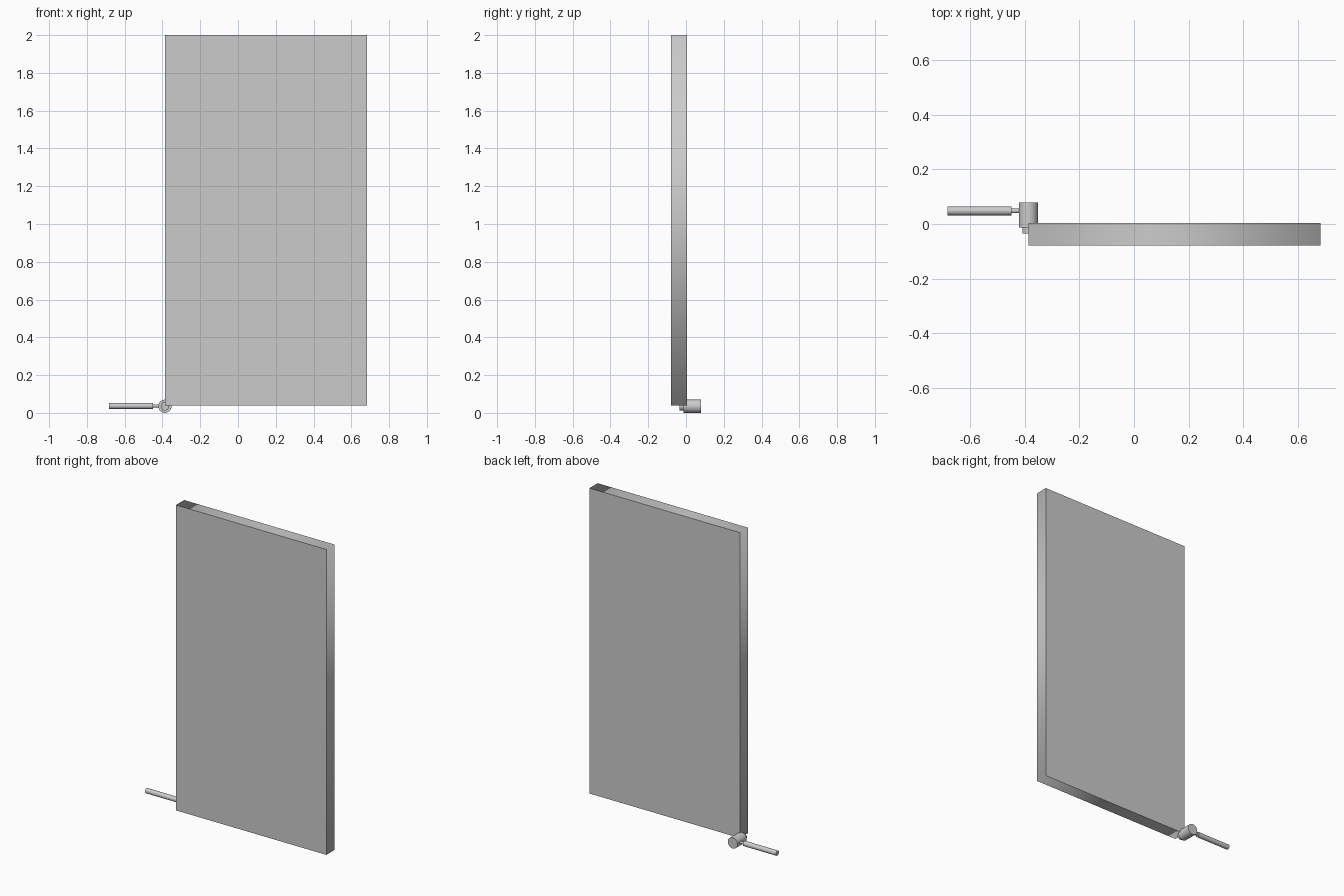
import bpy
import math

if "Cube" in bpy.data.objects:
    bpy.data.objects.remove(bpy.data.objects["Cube"])


def cylinder(name, radius, start, end, axis, sides=32):
    """Cylinder along the x or y axis between two points."""
    mid = [(a + b) / 2 for a, b in zip(start, end)]
    length = sum((b - a) ** 2 for a, b in zip(start, end)) ** 0.5
    rot = (0, math.pi / 2, 0) if axis == "x" else (math.pi / 2, 0, 0)
    bpy.ops.mesh.primitive_cylinder_add(vertices=sides, radius=radius, depth=length,
                                        location=mid, rotation=rot)
    obj = bpy.context.object
    obj.name = name
    bpy.ops.object.shade_smooth_by_angle(angle=math.radians(40))
    return obj


# Door panel: flat faces, edge band shaded smoothly around the rim
X0, X1, Y0, Y1, Z0, Z1 = -0.386, 0.683, -0.079, 0.004, 0.038, 2.0
bpy.ops.mesh.primitive_cube_add(size=1, location=((X0 + X1) / 2, (Y0 + Y1) / 2, (Z0 + Z1) / 2))
panel = bpy.context.object
panel.name = "door_panel"
panel.scale = (X1 - X0, Y1 - Y0, Z1 - Z0)
bpy.ops.object.transform_apply(location=False, rotation=False, scale=True)
bpy.ops.object.shade_smooth()
verts = panel.data.vertices
for e in panel.data.edges:
    a, b = (verts[i].co.y for i in e.vertices)
    e.use_edge_sharp = abs(a - b) < 1e-4

# Handle: spindle collar, hub, thin neck and lever grip
HX, HZ, LY = -0.387, 0.035, 0.048
cylinder("handle_collar", 0.022, (HX, -0.034, HZ), (HX, -0.01, HZ), "y")
cylinder("handle_hub", 0.035, (HX, -0.012, HZ), (HX, 0.079, HZ), "y")
cylinder("handle_neck", 0.008, (-0.455, LY, HZ + 0.002), (HX, LY, HZ + 0.002), "x", 24)
cylinder("handle_lever", 0.016, (-0.683, LY, HZ + 0.002), (-0.449, LY, HZ + 0.002), "x", 24)
